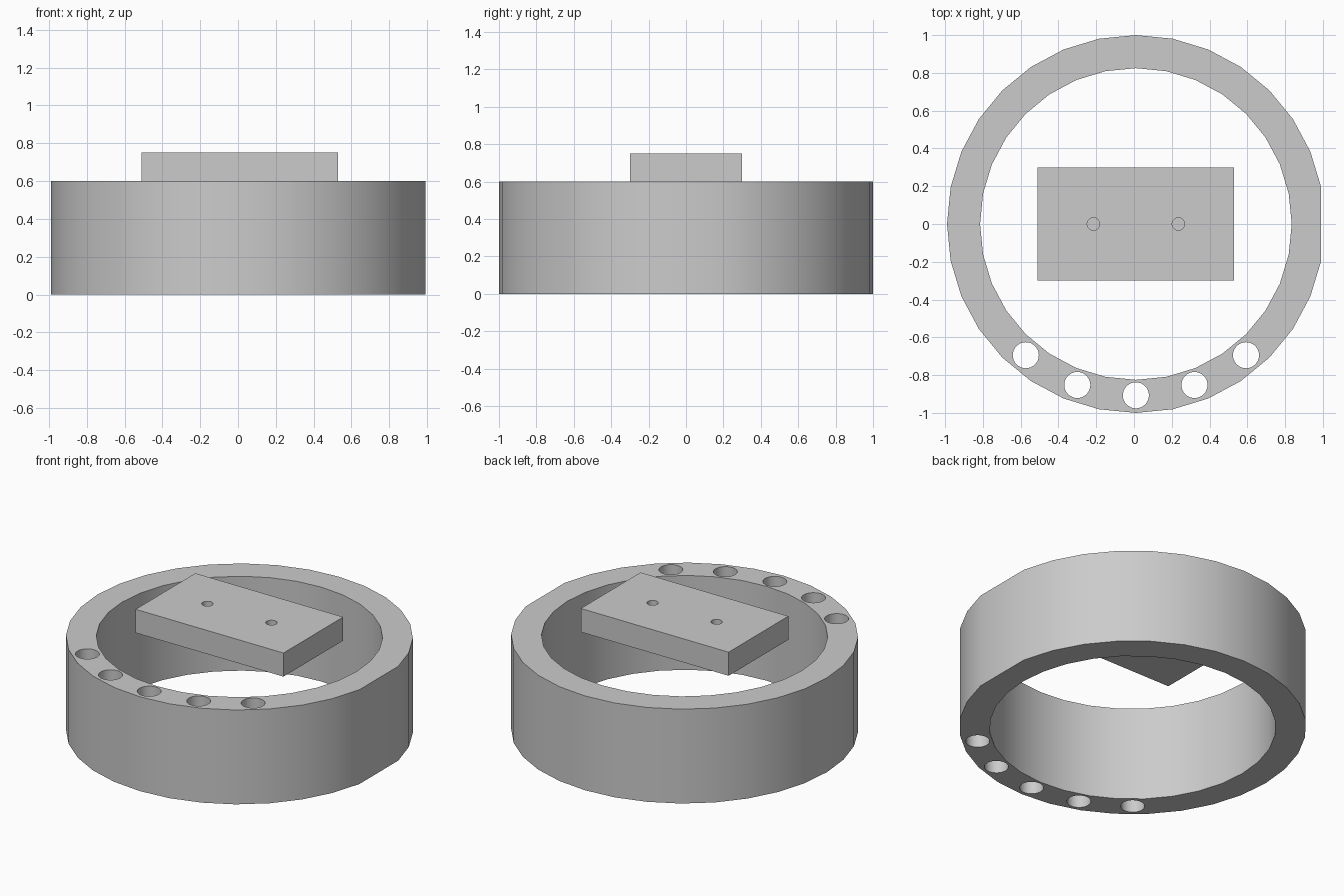
import bpy
import bmesh
from math import cos, sin, pi, radians

cube = bpy.data.objects.get("Cube")
if cube:
    bpy.data.objects.remove(cube)

CX = 0.01       # axis of the ring
HEIGHT = 0.6    # ring height
SIDES = 32

# Single grey material
grey = bpy.data.materials.new("light grey")
grey.use_nodes = True
colour = (0.6, 0.6, 0.6, 1)
grey.diffuse_color = colour
grey.node_tree.nodes["Principled BSDF"].inputs["Base Color"].default_value = colour


def prism(name, points, z0, z1):
    """Extrude a counter-clockwise outline from z0 up to z1."""
    bm = bmesh.new()
    base = bm.faces.new([bm.verts.new((x, y, z0)) for x, y in points])
    top = bmesh.ops.extrude_face_region(bm, geom=[base], use_keep_orig=True)["geom"]
    verts = [g for g in top if isinstance(g, bmesh.types.BMVert)]
    bmesh.ops.translate(bm, verts=verts, vec=(0, 0, z1 - z0))
    bmesh.ops.recalc_face_normals(bm, faces=bm.faces)
    mesh = bpy.data.meshes.new(name)
    bm.to_mesh(mesh)
    bm.free()
    mesh.materials.append(grey)
    obj = bpy.data.objects.new(name, mesh)
    bpy.context.collection.objects.link(obj)
    return obj


def circle(x, y, r, skip=0):
    return [(x + r * cos(2 * pi * i / SIDES), y + r * sin(2 * pi * i / SIDES))
            for i in range(skip, SIDES)]


def activate(obj):
    bpy.ops.object.select_all(action="DESELECT")
    obj.select_set(True)
    bpy.context.view_layer.objects.active = obj


def drill(obj, x, y, r, z0, z1):
    """Cut a round hole and discard the cutter."""
    cutter = prism("cutter", circle(x, y, r), z0, z1)
    cutter.hide_render = True
    activate(obj)
    mod = obj.modifiers.new("hole", "BOOLEAN")
    mod.operation = "DIFFERENCE"
    mod.solver = "EXACT"
    mod.object = cutter
    bpy.ops.object.modifier_apply(modifier=mod.name)
    bpy.data.objects.remove(cutter)


# Ring: the outer wall has one wide flat facet on its +x side
ring = prism("ring", circle(CX, 0, 1, skip=1), 0, HEIGHT)
drill(ring, CX, 0, 0.825, -0.1, HEIGHT + 0.1)

# Five through holes along the front rim
for step in range(-2, 3):
    a = radians(20 * step)
    drill(ring, CX + 0.907 * sin(a), -0.907 * cos(a), 0.069, -0.1, HEIGHT + 0.1)

# Block level with the top of the ring, with two blind holes
w, d = 0.52, 0.3
block = prism("block", [(CX - w, -d), (CX + w, -d), (CX + w, d), (CX - w, d)],
              HEIGHT, HEIGHT + 0.15)
for side in (-1, 1):
    drill(block, CX + side * 0.225, 0, 0.033, HEIGHT + 0.05, HEIGHT + 0.25)

for obj in (ring, block):
    activate(obj)
    bpy.ops.object.shade_smooth_by_angle(angle=radians(30))
